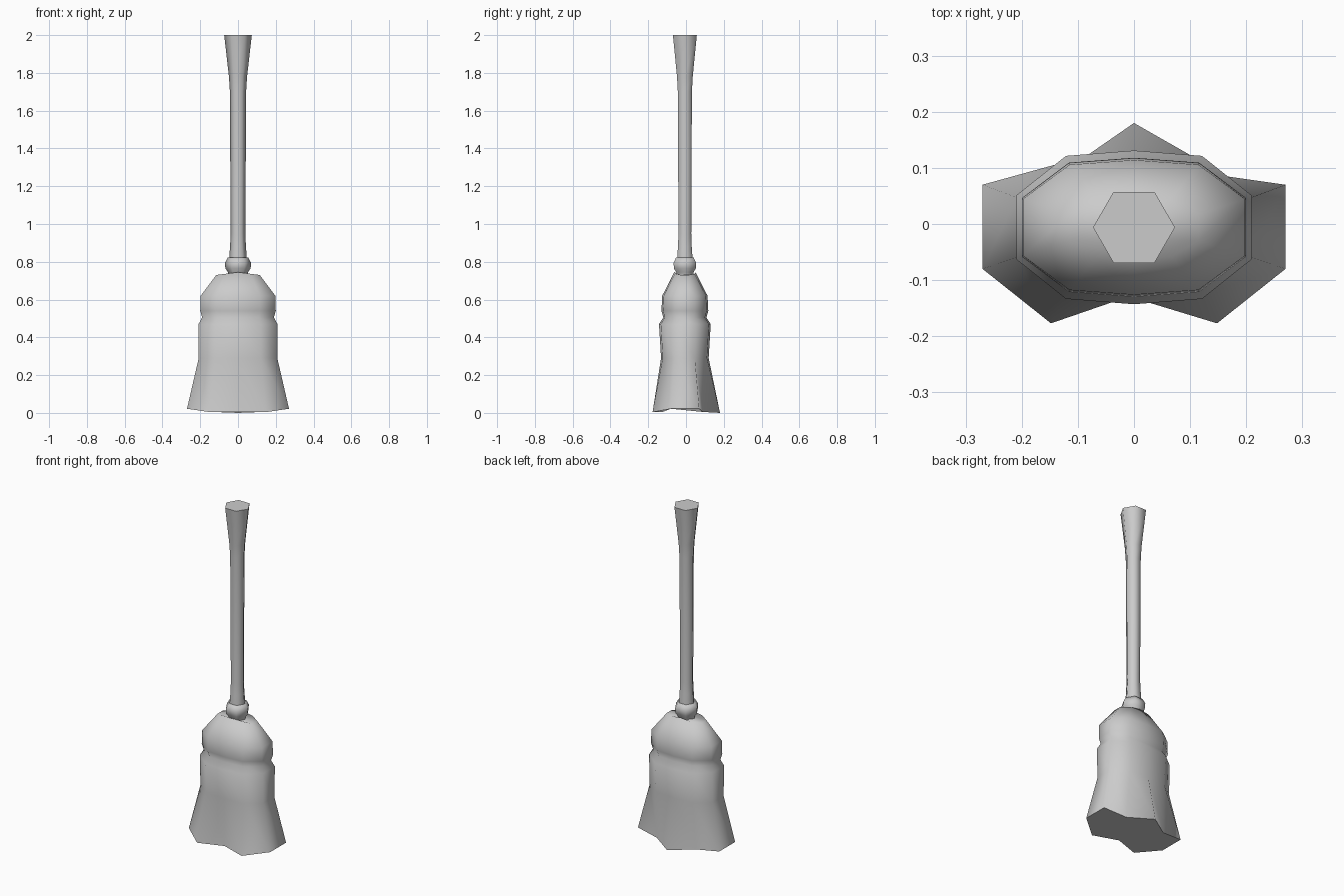
import bpy, bmesh
from math import sin, cos, pi, radians

if "Cube" in bpy.data.objects:
    bpy.data.objects.remove(bpy.data.objects["Cube"])

CY = -0.006  # handle and head sit slightly forward


def loft(name, rings):
    """Skin a stack of equal-count rings and cap both ends."""
    bm = bmesh.new()
    loops = [[bm.verts.new(p) for p in ring] for ring in rings]
    n = len(loops[0])
    for a, b in zip(loops, loops[1:]):
        for i in range(n):
            j = (i + 1) % n
            bm.faces.new((a[i], a[j], b[j], b[i]))
    bm.faces.new(loops[0])
    bm.faces.new(loops[-1])
    bmesh.ops.recalc_face_normals(bm, faces=bm.faces)
    me = bpy.data.meshes.new(name)
    bm.to_mesh(me)
    bm.free()
    ob = bpy.data.objects.new(name, me)
    bpy.context.collection.objects.link(ob)
    bpy.ops.object.select_all(action='DESELECT')
    ob.select_set(True)
    bpy.context.view_layer.objects.active = ob
    bpy.ops.object.shade_smooth_by_angle(angle=radians(70))
    return ob


def hexagon(z, r):
    return [(r * cos(i * pi / 3), CY + r * sin(i * pi / 3), z) for i in range(6)]


def mirror_ring(half):
    """Half outline from back centre to front centre, mirrored in x."""
    return half + [(-x, y, z) for x, y, z in half[-2:0:-1]]


def head_ring(z, rx, ry, rise=0.0):
    shape = [(0, 1), (0.58, 0.93), (1, 0.42), (1, -0.42), (0.58, -0.93), (0, -1)]
    return mirror_ring([(x * rx, CY + y * ry, z + rise * (1 - x)) for x, y in shape])


# Handle with flared grip
loft("handle", [hexagon(z, r) for z, r in [
    (0.79, 0.047), (0.83, 0.046), (0.88, 0.042), (0.95, 0.039),
    (1.7, 0.043), (1.78, 0.048), (2.0, 0.073)]])

# Collar where the handle meets the head
loft("collar", [hexagon(z, r) for z, r in [
    (0.72, 0.05), (0.745, 0.053), (0.765, 0.067), (0.795, 0.069), (0.822, 0.054)]])

# Bristle head: domed top, binding groove, flared star-shaped hem
hem = mirror_ring([(0, 0.18, 0), (0.13, 0.09, 0.005), (0.27, 0.07, 0.022),
                   (0.27, -0.08, 0.022), (0.148, -0.177, 0.004), (0, -0.126, 0.004)])
loft("bristle_head", [hem,
                      head_ring(0.29, 0.208, 0.126),
                      head_ring(0.47, 0.209, 0.137),
                      head_ring(0.505, 0.19, 0.114),
                      head_ring(0.54, 0.2, 0.124),
                      head_ring(0.62, 0.198, 0.12),
                      head_ring(0.73, 0.115, 0.056, 0.015)])
